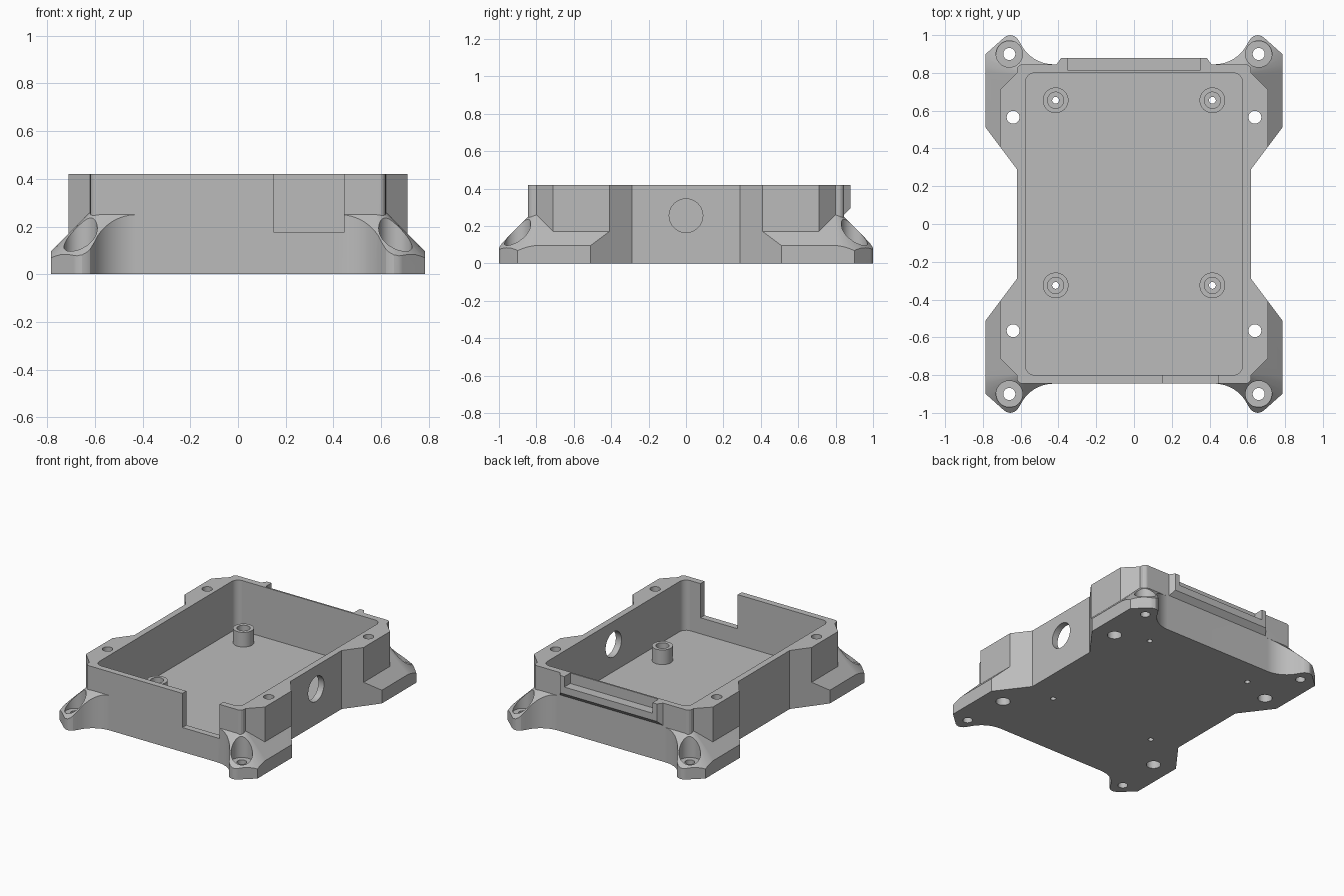
import bpy, bmesh
from math import cos, sin, pi, radians
from mathutils import Matrix, Vector

if "Cube" in bpy.data.objects:
    bpy.data.objects.remove(bpy.data.objects["Cube"])

GREY = (0.5, 0.5, 0.5, 1)
plastic = bpy.data.materials.new("grey plastic")
plastic.use_nodes = True
plastic.diffuse_color = GREY
bsdf = plastic.node_tree.nodes["Principled BSDF"]
bsdf.inputs["Base Color"].default_value = GREY
bsdf.inputs["Roughness"].default_value = 0.6

HEIGHT, FLOOR = 0.42, 0.06
SIGNS = [(1, 1), (-1, 1), (-1, -1), (1, -1)]


def make_object(name, bm):
    bmesh.ops.recalc_face_normals(bm, faces=bm.faces)
    mesh = bpy.data.meshes.new(name)
    bm.to_mesh(mesh)
    bm.free()
    mesh.materials.append(plastic)
    obj = bpy.data.objects.new(name, mesh)
    bpy.context.collection.objects.link(obj)
    return obj


def prism(name, outline, z0, z1, planes=()):
    """Extrude an outline upwards, then trim it by (point, normal) planes."""
    bm = bmesh.new()
    face = bm.faces.new([bm.verts.new((x, y, z0)) for x, y in outline])
    top = bmesh.ops.extrude_face_region(bm, geom=[face])["geom"]
    verts = [v for v in top if isinstance(v, bmesh.types.BMVert)]
    bmesh.ops.translate(bm, verts=verts, vec=(0, 0, z1 - z0))
    bmesh.ops.recalc_face_normals(bm, faces=bm.faces)
    for point, normal in planes:
        bmesh.ops.bisect_plane(bm, geom=bm.verts[:] + bm.edges[:] + bm.faces[:],
                               plane_co=point, plane_no=normal, clear_outer=True)
        bmesh.ops.holes_fill(bm, edges=bm.edges[:], sides=0)
    return make_object(name, bm)


def box(name, x0, x1, y0, y1, z0, z1):
    return prism(name, [(x0, y0), (x1, y0), (x1, y1), (x0, y1)], z0, z1)


def cylinder(name, x, y, r, z0, z1):
    ring = [(x + r * cos(i * pi / 20), y + r * sin(i * pi / 20)) for i in range(40)]
    return prism(name, ring, z0, z1)


def combine(target, other, operation="DIFFERENCE"):
    """Apply a boolean and remove the helper."""
    other.hide_render = True
    mod = target.modifiers.new("boolean", "BOOLEAN")
    mod.operation, mod.solver, mod.object = operation, "EXACT", other
    bpy.context.view_layer.objects.active = target
    bpy.ops.object.modifier_apply(modifier=mod.name)
    bpy.data.objects.remove(other)


def four_fold(quarter):
    """Mirror a quarter outline (counter-clockwise) into a closed one."""
    points = []
    for sx, sy in SIGNS:
        part = [(sx * x, sy * y) for x, y in quarter]
        points += part if sx * sy > 0 else part[::-1]
    return points


def arc(cx, cy, r, start, end, steps):
    angles = [radians(start + (end - start) * i / steps) for i in range(steps + 1)]
    return [(cx + r * cos(a), cy + r * sin(a)) for a in angles]


# Main shell with swollen screw columns at the corners
shell = prism("enclosure_shell", four_fold(
    [(0.62, 0.29), (0.71, 0.41), (0.71, 0.71), (0.62, 0.8)]
    + arc(0.59, 0.815, 0.03, 0, 90, 4)), 0, HEIGHT)

# Mounting feet: straight base, top sloped at 45 degrees and rounded as a cone
foot_outline = [(0.45, 0.29), (0.62, 0.29), (0.785, 0.51), (0.785, 0.9), (0.69, 0.985),
                (0.675, 0.995), (0.655, 1.0), (0.635, 0.995), (0.62, 0.985)]
foot_outline += arc(0.425, 1.04, 0.195, -25, -90, 8) + [(0.4, 0.8)]
for sx, sy in SIGNS:
    planes = []
    for deg in range(0, 91, 9):
        a = radians(deg)
        planes.append((Vector((sx * 0.575, sy * 0.79, 0.305)),
                       Vector((sx * cos(a), sy * sin(a), 1))))
    foot = prism("foot", [(sx * x, sy * y) for x, y in foot_outline], 0, 0.3, planes)
    combine(shell, foot, "UNION")

# Cavity with rounded corners
combine(shell, prism("cavity", four_fold(arc(0.525, 0.75, 0.05, 0, 90, 6)), FLOOR, 0.6))

# Foot screw holes with counterbores, lid screw holes with wider lower ends
for sx, sy in SIGNS:
    fx, fy = sx * 0.66, sy * 0.9
    combine(shell, cylinder("foot_counterbore", fx, fy, 0.07, 0.085, 0.6))
    combine(shell, cylinder("foot_hole", fx, fy, 0.032, -0.1, 0.2))
    lx, ly = sx * 0.64, sy * 0.565
    combine(shell, cylinder("lid_hole", lx, ly, 0.034, -0.1, 0.6))
    combine(shell, cylinder("lid_counterbore", lx, ly, 0.047, -0.1, 0.1))

# Board posts with stepped bores through the floor
parts = [shell]
for side, x in (("left", 0.415), ("right", -0.415)):
    for end, y in (("back", 0.655), ("front", -0.325)):
        post = cylinder(f"board_post_{end}_{side}", x, y, 0.068, FLOOR - 0.01, 0.165)
        combine(post, cylinder("post_recess", x, y, 0.043, 0.1, 0.3))
        for target in (post, shell):
            combine(target, cylinder("post_bore", x, y, 0.018, -0.1, 0.3))
        parts.append(post)

# Front connector notch
combine(shell, box("notch", 0.15, 0.445, -0.9, -0.77, 0.175, 0.6))

# Round cable opening in the left wall
opening = cylinder("cable_opening", 0, 0, 0.09, 0.5, 0.75)
opening.data.transform(Matrix.Translation((0, 0, 0.255)) @ Matrix.Rotation(pi / 2, 4, "Y"))
combine(shell, opening)

# Back rail with a chamfered underside and an open slot
rail = prism("back_rail", [(-0.41, 0.835), (0.41, 0.835), (0.41, 0.845), (0.385, 0.88),
                           (-0.385, 0.88), (-0.41, 0.845)], 0.2, HEIGHT,
             [(Vector((0, 0.88, 0.295)), Vector((0, 1, -1)))])
for target in (shell, rail):
    combine(target, box("slot", -0.35, 0.35, 0.812, 0.95, 0.345, 0.6))
parts.append(rail)

# Smooth the round surfaces, keep edges sharp
bpy.ops.object.select_all(action="DESELECT")
for obj in parts:
    obj.select_set(True)
bpy.context.view_layer.objects.active = shell
bpy.ops.object.shade_smooth_by_angle(angle=radians(22))
for obj in parts:
    weighted = obj.modifiers.new("weighted_normals", "WEIGHTED_NORMAL")
    weighted.keep_sharp = True
